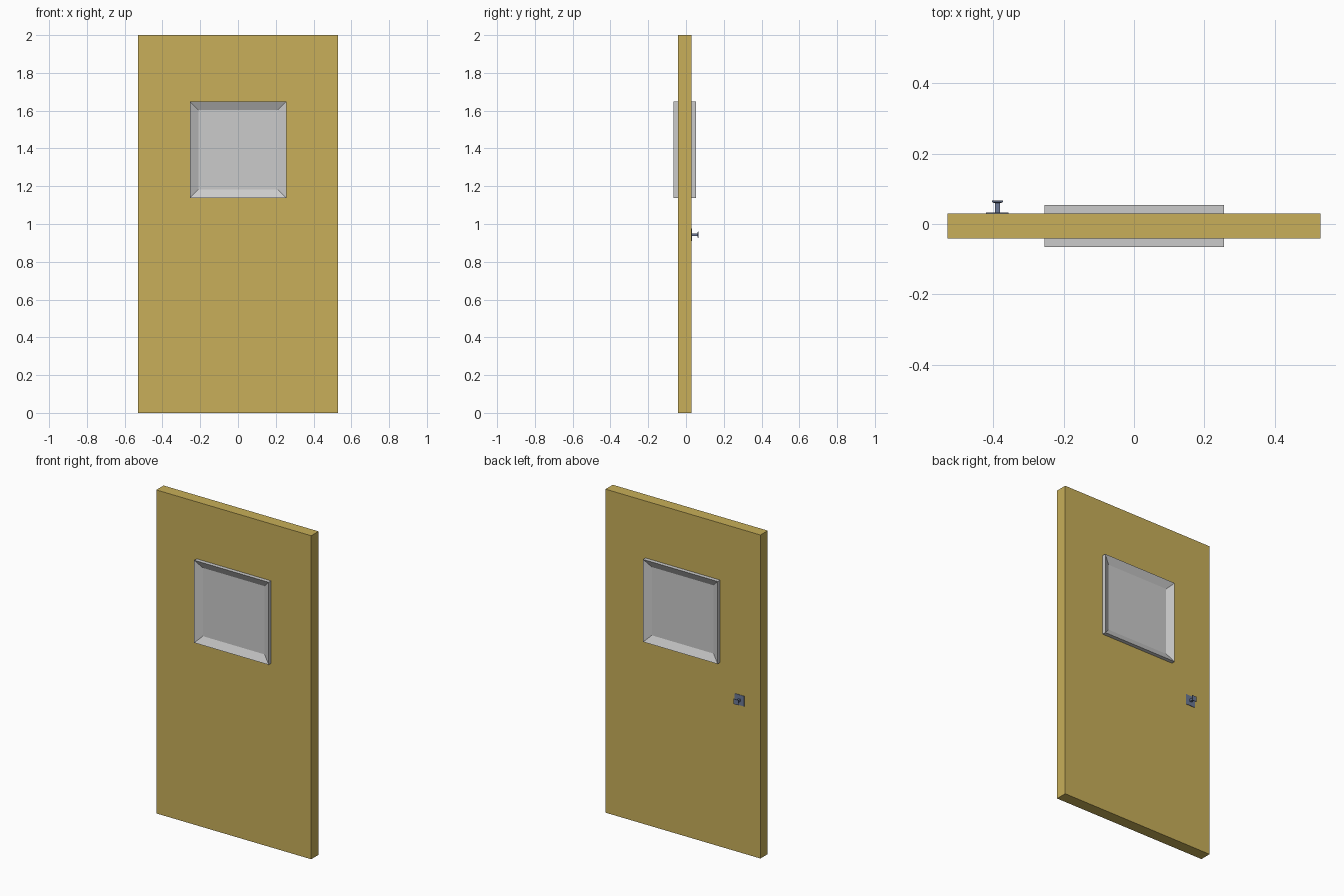
import bpy, bmesh

if "Cube" in bpy.data.objects:
    bpy.data.objects.remove(bpy.data.objects["Cube"])


def material(name, color):
    mat = bpy.data.materials.new(name)
    mat.diffuse_color = (*color, 1)
    mat.use_nodes = True
    mat.node_tree.nodes["Principled BSDF"].inputs["Base Color"].default_value = mat.diffuse_color
    return mat


def loft(name, cx, cz, sections, mat=None):
    """Capped loft of rectangles along y; each section is (y, half_x, half_z)."""
    bm = bmesh.new()
    rings = [[bm.verts.new((cx + sx * hx, y, cz + sz * hz))
              for sx, sz in ((-1, -1), (1, -1), (1, 1), (-1, 1))]
             for y, hx, hz in sections]
    for a, b in zip(rings, rings[1:]):
        for i in range(4):
            j = (i + 1) % 4
            bm.faces.new((a[i], b[i], b[j], a[j]))
    bm.faces.new(rings[0])
    bm.faces.new(rings[-1][::-1])
    bmesh.ops.recalc_face_normals(bm, faces=bm.faces)
    mesh = bpy.data.meshes.new(name)
    bm.to_mesh(mesh)
    bm.free()
    obj = bpy.data.objects.new(name, mesh)
    bpy.context.collection.objects.link(obj)
    if mat:
        mesh.materials.append(mat)
    return obj


wood = material("wood", (0.58, 0.43, 0.10))
steel = material("blue_steel", (0.15, 0.19, 0.30))

# Door slab
loft("door_panel", 0, 1.0, [(-0.0415, 0.53, 1.0), (0.0295, 0.53, 1.0)], wood)

# Window: sharp outer rim on both sides, sloping inwards to a recessed pane
pane, rim = 0.211, 0.255
loft("window", 0.001, 1.393, [
    (-0.043, pane, pane), (-0.0655, rim, rim),
    (0.0535, rim, rim), (0.031, pane, pane)])

# Handle on the back: square plate, thin stem and flared head
kx, kz = -0.388, 0.943
loft("handle_plate", kx, kz, [(0.028, 0.032, 0.032), (0.0325, 0.032, 0.032)], steel)
loft("handle_knob", kx, kz, [
    (0.030, 0.007, 0.007), (0.060, 0.007, 0.007), (0.0605, 0.012, 0.012),
    (0.063, 0.016, 0.016), (0.0665, 0.016, 0.016)], steel)
